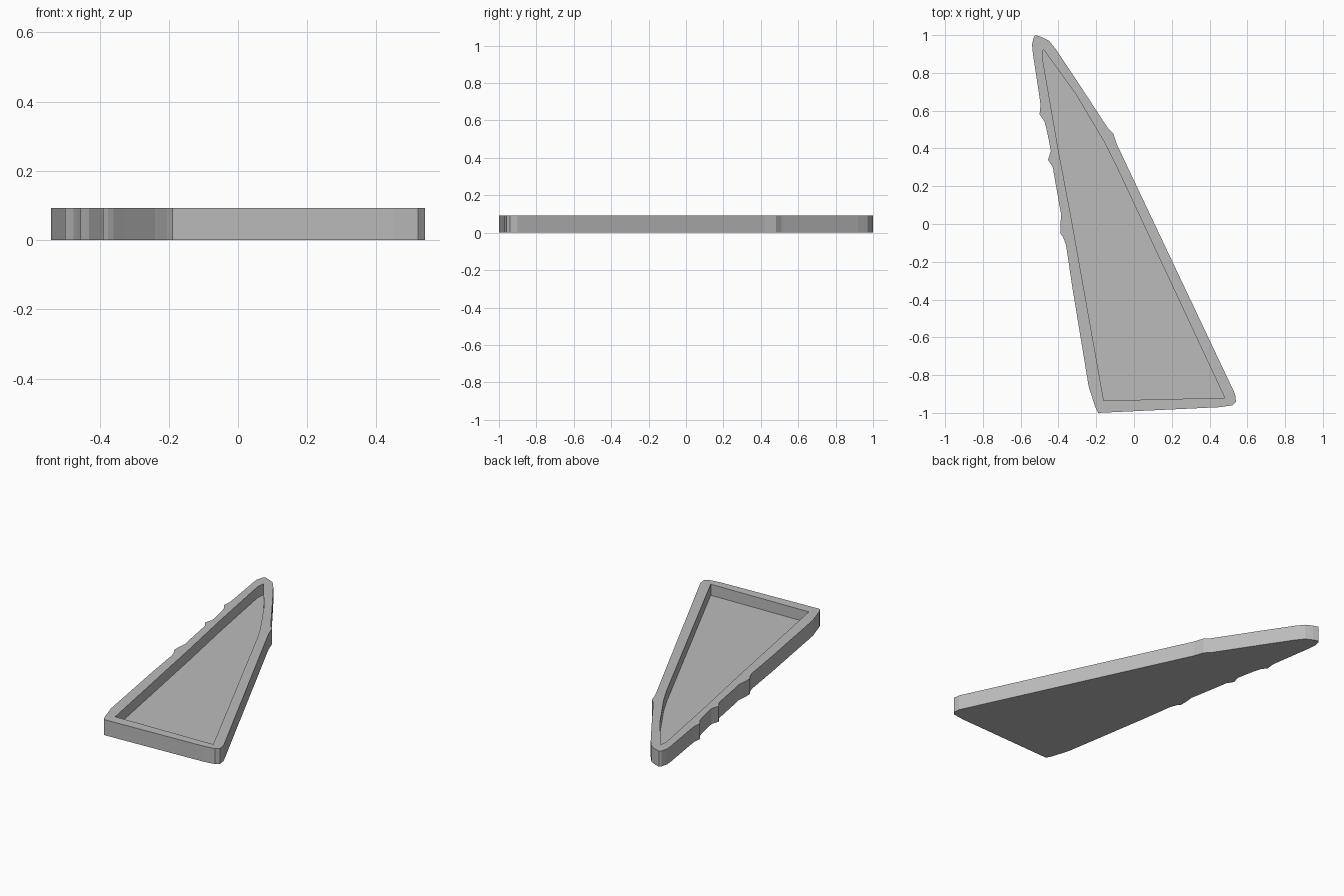
import bpy
import bmesh

cube = bpy.data.objects.get("Cube")
if cube:
    bpy.data.objects.remove(cube, do_unlink=True)

HEIGHT = 0.093
FLOOR = 0.027

# Outer contour of the shard, clockwise from the back tip
outer = [(-.52, 1), (-.49, .99), (-.45, .97), (-.41, .92), (-.31, .77),
         (-.14, .51), (-.11, .48), (-.09, .42), (.535, -.9), (.54, -.94),
         (.52, -.96), (.45, -.97), (-.19, -1), (-.205, -.97), (-.24, -.86),
         (-.325, -.345), (-.36, -.11), (-.375, -.07), (-.39, -.05), (-.39, 0),
         (-.385, .05), (-.395, .1), (-.43, .3), (-.455, .34), (-.44, .385),
         (-.45, .44), (-.465, .51), (-.475, .545), (-.5, .58), (-.495, .63),
         (-.5, .67), (-.535, .9), (-.54, .95), (-.53, .99)]

# Contour of the recess
inner = [(-.48, .925), (-.31, .69), (-.155, .43), (-.1, .32), (.48, -.92),
         (-.16, -.935), (-.33, .02), (-.4, .39), (-.485, .88)]

grey = bpy.data.materials.new("grey")
grey.use_nodes = True
colour = (0.5, 0.5, 0.5, 1)
grey.diffuse_color = colour
grey.node_tree.nodes["Principled BSDF"].inputs["Base Color"].default_value = colour

bm = bmesh.new()


def ring(points, z):
    return [bm.verts.new((x, y, z)) for x, y in points]


def bridge(low, high):
    for i in range(len(low)):
        j = (i + 1) % len(low)
        bm.faces.new((low[i], low[j], high[j], high[i]))


def loop_edges(verts):
    return [bm.edges.get((verts[i - 1], verts[i])) for i in range(len(verts))]


# Underside and outer wall
base, top = ring(outer, 0), ring(outer, HEIGHT)
bm.faces.new(base)
bridge(base, top)

# Recess floor and inner wall
floor, lip = ring(inner, FLOOR), ring(inner, HEIGHT)
bm.faces.new(floor)
bridge(floor, lip)

# Flat rim between the two contours
bmesh.ops.triangle_fill(bm, use_beauty=True, use_dissolve=False,
                        edges=loop_edges(top) + loop_edges(lip))
bmesh.ops.recalc_face_normals(bm, faces=bm.faces[:])

mesh = bpy.data.meshes.new("shard_tray")
bm.to_mesh(mesh)
bm.free()
mesh.materials.append(grey)
tray = bpy.data.objects.new("shard_tray", mesh)
bpy.context.collection.objects.link(tray)
